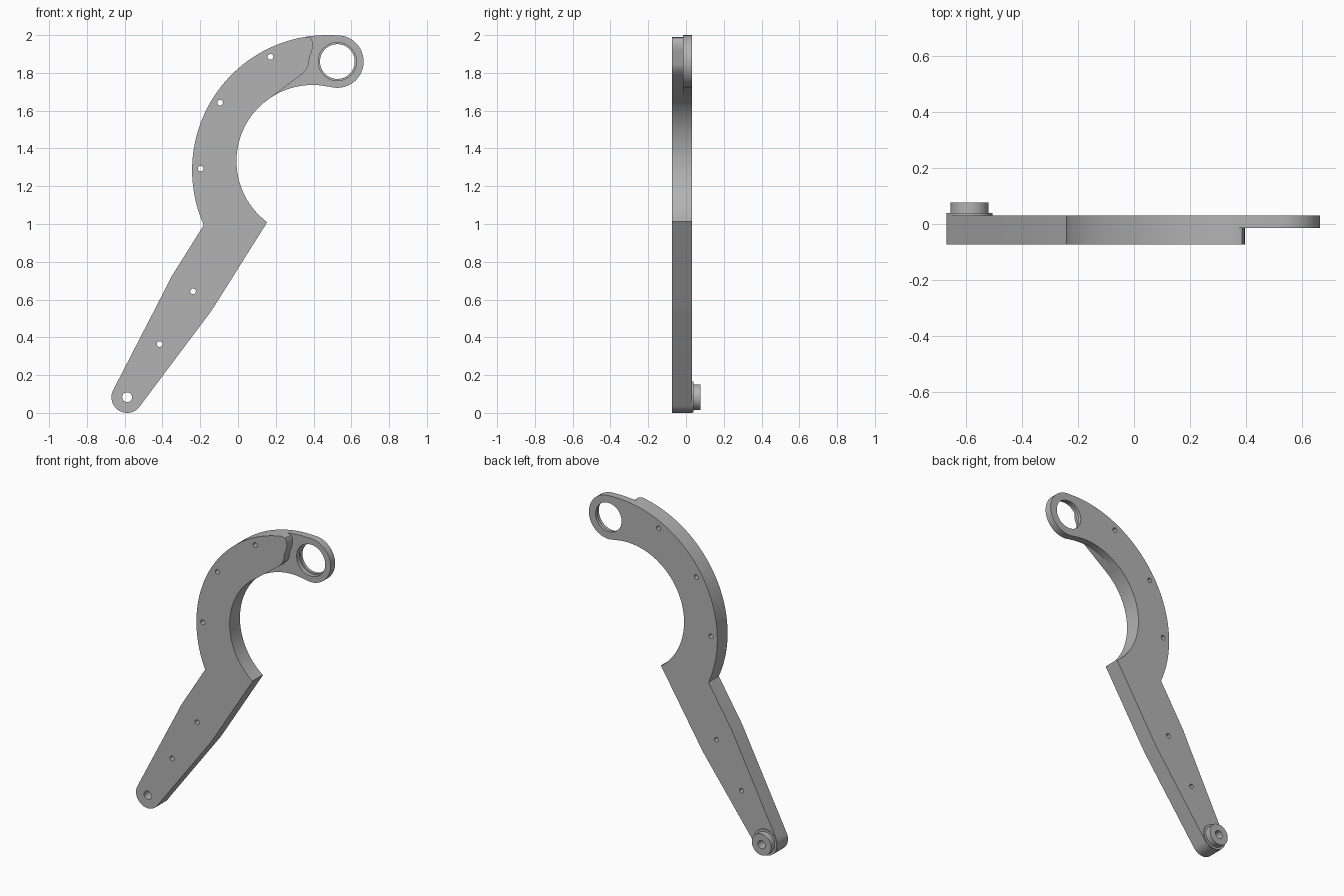
import bpy, bmesh
from math import sin, cos, radians

cube = bpy.data.objects.get("Cube")
if cube:
    bpy.data.objects.remove(cube, do_unlink=True)

grey = bpy.data.materials.new("metal grey")
grey.use_nodes = True
colour = (0.45, 0.45, 0.45, 1)
grey.diffuse_color = colour
grey.node_tree.nodes["Principled BSDF"].inputs["Base Color"].default_value = colour


def arc(centre, r, start, end, steps=24):
    """Points along an arc, angles in degrees."""
    angles = [radians(start + (end - start) * i / steps) for i in range(steps + 1)]
    return [(centre[0] + r * cos(a), centre[1] + r * sin(a)) for a in angles]


def circle(centre, r, steps=40):
    return arc(centre, r, 0, 360, steps)[:-1]


def plate(name, outlines, front, back):
    """Extrude an x-z outline, with hole outlines, from y = front to y = back."""
    curve = bpy.data.curves.new(name, "CURVE")
    curve.dimensions = "2D"
    curve.fill_mode = "BOTH"
    curve.extrude = (back - front) / 2
    for points in outlines:
        spline = curve.splines.new("POLY")
        spline.points.add(len(points) - 1)
        for p, (x, z) in zip(spline.points, points):
            p.co = (x, z, 0, 1)
        spline.use_cyclic_u = True
    obj = bpy.data.objects.new(name, curve)
    bpy.context.collection.objects.link(obj)
    obj.location.y = (front + back) / 2
    obj.rotation_euler.x = radians(90)
    bpy.ops.object.select_all(action="DESELECT")
    obj.select_set(True)
    bpy.context.view_layer.objects.active = obj
    bpy.ops.object.convert(target="MESH")
    obj = bpy.context.view_layer.objects.active
    bm = bmesh.new()
    bm.from_mesh(obj.data)
    bmesh.ops.remove_doubles(bm, verts=bm.verts, dist=0.0002)
    bmesh.ops.recalc_face_normals(bm, faces=bm.faces)
    bm.to_mesh(obj.data)
    bm.free()
    obj.data.materials.clear()
    obj.data.materials.append(grey)
    bpy.ops.object.shade_smooth_by_angle(angle=radians(25))
    return obj


# Main centres and depths
foot, eye = (-0.587, 0.083), (0.526, 1.86)
outer, inner = (0.472, 1.285), (0.395, 1.333)
outer_r, inner_r, eye_r = 0.715, 0.403, 0.139
FRONT, STEP, BACK = -0.073, -0.015, 0.031

# Edge where the thick arm drops to the thin eye
step_edge = [(0.385, 1.986), (0.394, 1.968), (0.396, 1.945), (0.392, 1.915),
             (0.378, 1.88), (0.374, 1.845), (0.362, 1.818), (0.335, 1.79)]

# Thick hooked arm with its row of small holes
arm = arc(foot, 0.083, -32, -207)
arm += [(-0.37, 0.685), (-0.35, 0.725)]
arm += arc(outer, outer_r, 204, 99, 60)
arm += step_edge
arm += arc(inner, inner_r, 130, 233, 50)
arm += [(0.156, 1.012), (-0.125, 0.565), (-0.147, 0.532)]
pin_holes = [(0.172, 1.885), (-0.095, 1.643), (-0.198, 1.293),
             (-0.238, 0.643), (-0.415, 0.364)]
plate("hooked_arm", [arm, circle(foot, 0.026)] + [circle(c, 0.015, 20) for c in pin_holes],
      FRONT, BACK)

# Thin eye at the end of the hook
head = arc(inner, inner_r, 130, 84) + arc(eye, eye_r, 255, 450, 48)
head += arc(outer, outer_r, 90, 99, 8) + step_edge
plate("hook_eye", [head, circle(eye, 0.101, 64)], STEP, BACK)
plate("eye_lip", [circle(eye, 0.101, 64), circle(eye, 0.092, 64)], 0.012, BACK)

# Pivot boss behind the foot
plate("boss_flange", [circle(foot, 0.082, 48), circle(foot, 0.026)], BACK, 0.039)
plate("pivot_boss", [circle(foot, 0.068, 48), circle(foot, 0.026)], 0.039, 0.076)
